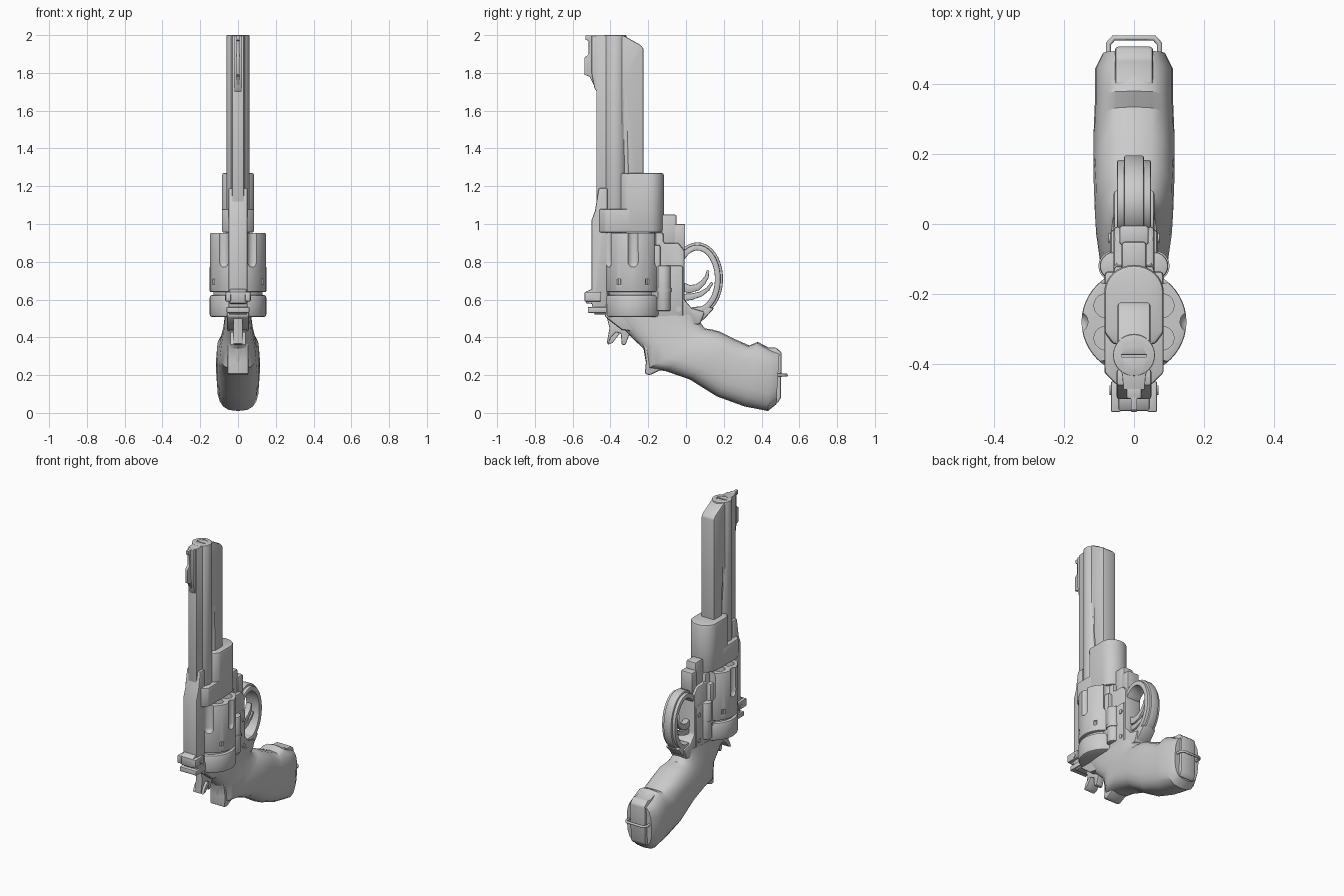
import bpy, bmesh
from math import sin, cos, pi, radians
from mathutils import Matrix, Vector

if "Cube" in bpy.data.objects:
    bpy.data.objects.remove(bpy.data.objects["Cube"])


def finish(name, bm, bevel=0.0, angle=32):
    bmesh.ops.recalc_face_normals(bm, faces=bm.faces)
    me = bpy.data.meshes.new(name)
    bm.to_mesh(me)
    bm.free()
    ob = bpy.data.objects.new(name, me)
    bpy.context.collection.objects.link(ob)
    bpy.ops.object.select_all(action='DESELECT')
    bpy.context.view_layer.objects.active = ob
    ob.select_set(True)
    if bevel:
        m = ob.modifiers.new("bevel", 'BEVEL')
        m.width, m.segments, m.limit_method = bevel, 2, 'ANGLE'
        m.angle_limit = radians(35)
        bpy.ops.object.modifier_apply(modifier=m.name)
    bpy.ops.object.shade_smooth_by_angle(angle=radians(angle))
    return ob


def extrude(name, pts, vec, bevel=0.0):
    bm = bmesh.new()
    f = bm.faces.new([bm.verts.new(p) for p in pts])
    r = bmesh.ops.extrude_face_region(bm, geom=[f])
    vs = [v for v in r['geom'] if isinstance(v, bmesh.types.BMVert)]
    bmesh.ops.translate(bm, verts=vs, vec=vec)
    if f.is_valid and not any(len(e.link_faces) == 2 for e in f.edges):
        bm.faces.new([v for v in f.verts])
    hole = [e for e in bm.edges if len(e.link_faces) == 1]
    if hole:
        bmesh.ops.holes_fill(bm, edges=hole, sides=0)
    return finish(name, bm, bevel)


def side(name, yz, hw, bevel=0.006, x=0.0):
    """Side-view outline, thickened across x."""
    return extrude(name, [(x - hw, y, z) for y, z in yz], (2 * hw, 0, 0), bevel)


def plan(name, half, z0, z1, bevel=0.006):
    """Half plan outline (x >= 0) mirrored in x, raised from z0 to z1."""
    pts = half + [(-x, y) for x, y in reversed(half) if x > 1e-6]
    return extrude(name, [(x, y, z0) for x, y in pts], (0, 0, z1 - z0), bevel)


def rod(name, p, q, r, r2=None, n=24, bevel=0.0):
    p, q = Vector(p), Vector(q)
    d = q - p
    bm = bmesh.new()
    bmesh.ops.create_cone(bm, cap_ends=True, segments=n, radius1=r,
                          radius2=r if r2 is None else r2, depth=d.length)
    rot = Vector((0, 0, 1)).rotation_difference(d).to_matrix().to_4x4()
    bm.transform(Matrix.Translation((p + q) / 2) @ rot)
    return finish(name, bm, bevel)


def rect(y0, y1, z0, z1):
    return [(y0, z0), (y1, z0), (y1, z1), (y0, z1)]


def cut(ob, cutters):
    bpy.context.view_layer.objects.active = ob
    for c in cutters:
        m = ob.modifiers.new("cut", 'BOOLEAN')
        m.operation, m.object, m.solver = 'DIFFERENCE', c, 'EXACT'
        bpy.ops.object.modifier_apply(modifier=m.name)
        bpy.data.objects.remove(c)
    bpy.ops.object.select_all(action='DESELECT')
    ob.select_set(True)
    bpy.ops.object.shade_smooth_by_angle(angle=radians(32))


def ribbon(name, path, t0, t1, hw, bevel=0.005):
    """Side-view strip along a path, thickness from t0 to t1."""
    a, b = [], []
    n = len(path)
    for i, (y, z) in enumerate(path):
        p, q = path[max(i - 1, 0)], path[min(i + 1, n - 1)]
        d = Vector((q[0] - p[0], q[1] - p[1])).normalized()
        k = t0 + (t1 - t0) * i / (n - 1)
        a.append((y - d.y * k / 2, z + d.x * k / 2))
        b.append((y + d.y * k / 2, z - d.x * k / 2))
    return side(name, a + b[::-1], hw, bevel)


# barrel with octagonal bore
barrel = rod("barrel", (0, -.375, .95), (0, -.375, 2), .06, n=32, bevel=.004)
cut(barrel, [rod("bore_cutter", (0, -.375, 1.2), (0, -.375, 2.05), .036, n=8)])

# underlug, with long tapered side flutes
lug = side("barrel_underlug", [(-.375, 1), (-.225, 1), (-.225, 1.93), (-.245, 1.95),
                               (-.33, 1.998), (-.375, 1.998)], .047, .008)
cut(lug, [rod("flute_cutter", (s * .055, -.325, 1.2), (s * .055, -.325, 1.76), .025, .008, 12)
          for s in (-1, 1)])

# top rib and front sight
plan("barrel_rib", [(.05, -.38), (.034, -.43), (.03, -.474)], 1.0, 1.998, .003)
side("front_sight_base", [(-.46, 1.68), (-.485, 1.72), (-.50, 1.80), (-.50, 1.998), (-.46, 1.998)], .022)
side("front_sight_blade", [(-.47, 1.70), (-.51, 1.78), (-.537, 1.79), (-.537, 1.88), (-.515, 1.90),
                           (-.515, 1.97), (-.532, 1.975), (-.532, 1.998), (-.47, 1.998)], .009, .002)

# shroud under the barrel and front of frame
arc = [(.085 * cos(a), -.195 + .078 * sin(a)) for a in [i * pi / 16 for i in range(9)]]
plan("barrel_shroud", [(.06, -.345), (.085, -.31)] + arc[:-1] + [(0, -.117)], .955, 1.27, .012)
plan("frame_collar", [(.05, -.46), (.085, -.425), (.085, -.22)], .955, 1.08, .008)

# top strap, sloping up into the barrel rib
side("top_strap", [(-.415, .52), (-.485, .52), (-.50, .58), (-.50, 1.02), (-.482, 1.07),
                   (-.462, 1.19), (-.415, 1.19)], .05, .008)

# rear sight
side("rear_sight_base", [(-.41, .57), (-.53, .58), (-.535, .64), (-.50, .655), (-.41, .65)], .045)
for s in (-1, 1):
    side("rear_sight_ear", rect(-.537, -.45, .59, .64), .014, .004, s * .052)
side("rear_sight_leaf", rect(-.52, -.42, .53, .56), .06, .004)
rod("rear_sight_screw", (-.07, -.475, .61), (.07, -.475, .61), .014, n=12)

# fluted cylinder with six chambers
cy = -.28
drum = rod("cylinder", (0, cy, .64), (0, cy, .953), .15, n=48, bevel=.006)
tools = []
for k in range(6):
    a, b = k * pi / 3, k * pi / 3 + pi / 6
    x, y = .163 * cos(a), cy + .163 * sin(a)
    bm = bmesh.new()
    bmesh.ops.create_uvsphere(bm, u_segments=20, v_segments=10, radius=.032)
    for v in bm.verts:
        v.co.z += .4 if v.co.z > .001 else 0
    bm.transform(Matrix.Translation((x, y, .80)))
    tools.append(finish("flute_cutter", bm))
    x, y = .093 * cos(b), cy + .093 * sin(b)
    tools.append(rod("chamber_cutter", (x, y, .70), (x, y, 1), .034, n=20))
    x, y = .153 * cos(b), cy + .153 * sin(b)
    tools.append(rod("stop_notch_cutter", (x, y, .68), (x, y, .71), .013, n=8))
cut(drum, tools)
rod("cylinder_ratchet", (0, cy, .61), (0, cy, .65), .13, n=32)
rod("recoil_shield", (0, cy, .507), (0, cy, .625), .15, n=48, bevel=.014)

# lower frame
side("lower_frame", [(-.43, .51), (-.42, .60), (-.20, .62), (-.20, .955), (-.12, .955), (-.12, .90),
                     (-.04, .90), (-.008, .86), (-.008, .60), (.03, .555), (.10, .535), (.075, .47),
                     (-.2, .42), (-.34, .44)], .058, .01)
side("frame_side_plate", rect(-.2, -.015, .505, .78), .068, .012)
side("frame_pillar", rect(-.205, -.135, .60, .89), .085, .012)
for s in (-1, 1):
    rod("crane_hinge", (s * .058, -.12, .54), (s * .058, -.12, .78), .04, n=20, bevel=.006)
    rod("hinge_band", (s * .058, -.12, .64), (s * .058, -.12, .66), .044, n=20)
    for y, z in ((-.04, .55), (-.04, .72)):
        rod("frame_screw", (s * .06, y, z), (s * .073, y, z), .014, n=12)

# latch blocks in front of the guard
side("front_latch", rect(-.14, -.05, .88, 1.05), .036, .01)
side("latch_button", rect(-.06, -.004, .86, 1.0), .042, .008)

# trigger guard: wide inner band and narrow outer ridge
for nm, g, t, hw in (("trigger_guard", 0, .03, .048), ("guard_ridge", .018, .02, .028)):
    loop = [(.06 + (.108 + g) * cos(a), .71 + (.165 + g) * sin(a))
            for a in [radians(-80 + i * 9.5) for i in range(24)]]
    ribbon(nm, loop, t, t, hw)
side("guard_root", [(.03, .56), (.10, .565), (.15, .555), (.10, .50), (.06, .47), (.0, .5)], .048, .01)

# curved triggers
ribbon("trigger", [(-.03, .67), (.02, .655), (.06, .665), (.09, .69), (.11, .72), (.117, .755)], .05, .014, .02)
ribbon("trigger_lower", [(-.03, .61), (.03, .615), (.08, .63), (.115, .655), (.14, .69)], .04, .014, .016)

# hammer
side("hammer", [(-.28, .52), (-.42, .51), (-.405, .45), (-.42, .365), (-.395, .37), (-.365, .425),
                (-.345, .42), (-.34, .36), (-.32, .36), (-.30, .415), (-.26, .39), (-.235, .42)], .024, .005)
side("hammer_spur", [(-.37, .43), (-.40, .40), (-.415, .36), (-.39, .37), (-.35, .42)], .04, .004)

# grip, lofted from front edge, back edge and half width
sections = [((.09, .52), (-.40, .505), .07), ((.075, .48), (-.31, .42), .078),
            ((.10, .447), (-.225, .34), .09), ((.135, .442), (-.206, .23), .10),
            ((.18, .43), (-.11, .222), .112), ((.26, .39), (.02, .177), .116),
            ((.335, .357), (.164, .087), .116), ((.38, .376), (.31, .034), .112),
            ((.45, .338), (.434, .01), .112), ((.495, .325), (.478, .045), .09)]
bm = bmesh.new()
N = 20
rings = []
for f, b, w in sections:
    f, b = Vector((0, *f)), Vector((0, *b))
    ring = []
    for i in range(N):
        t = 2 * pi * i / N
        c, s = [(1 if v > 0 else -1) * abs(v) ** .7 for v in (cos(t), sin(t))]
        ring.append(bm.verts.new((f + b) / 2 + (f - b) / 2 * c + Vector((w * s, 0, 0))))
    rings.append(ring)
for r, q in zip(rings, rings[1:]):
    for i in range(N):
        bm.faces.new((r[i], r[(i + 1) % N], q[(i + 1) % N], q[i]))
bm.faces.new(rings[0])
bm.faces.new(rings[-1])
finish("grip", bm, 0, 35)

# back strap tang, butt plate and lanyard loop
side("back_strap", [(-.25, .40), (-.222, .34), (-.212, .27), (-.218, .205), (-.19, .2), (-.12, .235), (-.12, .40)], .055, .01)
side("butt_plate", [(.38, .35), (.40, .362), (.44, .345), (.475, .347), (.507, .32), (.502, .08), (.485, .05), (.40, .1)], .055, .01)
pts = [(-.073, .46), (-.073, .515), (-.058, .532), (.058, .532), (.073, .515), (.073, .46)]
cu = bpy.data.curves.new("lanyard_loop", 'CURVE')
cu.dimensions, cu.bevel_depth, cu.bevel_resolution = '3D', .008, 2
sp = cu.splines.new('POLY')
sp.points.add(len(pts) - 1)
for p, (x, y) in zip(sp.points, pts):
    p.co = (x, y, .2, 1)
bpy.context.collection.objects.link(bpy.data.objects.new("lanyard_loop", cu))
